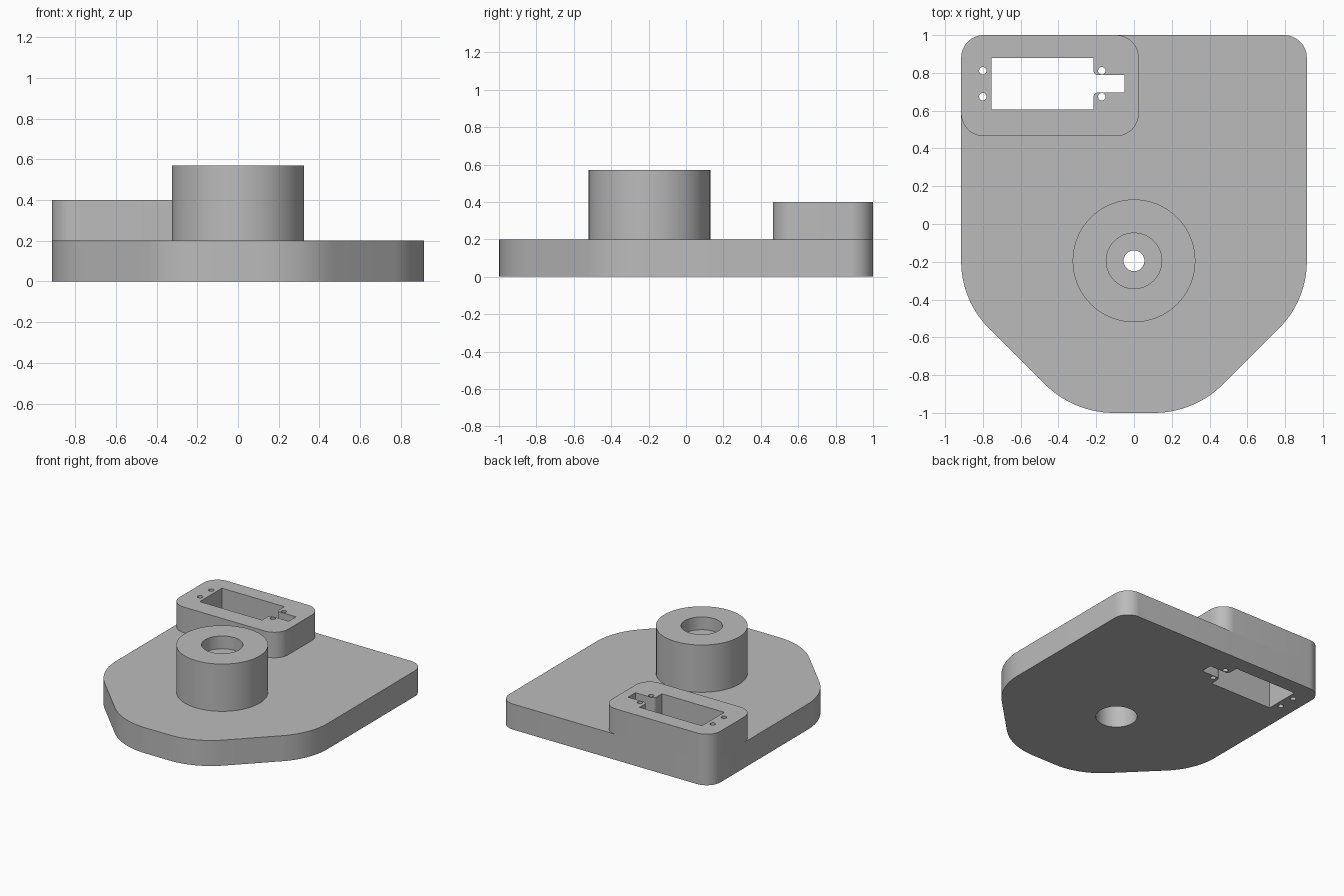
import bpy, bmesh, math
from mathutils import Vector

cube = bpy.data.objects.get("Cube")
if cube:
    bpy.data.objects.remove(cube, do_unlink=True)

grey = bpy.data.materials.new("light grey")
grey.use_nodes = True
grey.diffuse_color = (0.5, 0.5, 0.5, 1)
grey.node_tree.nodes["Principled BSDF"].inputs["Base Color"].default_value = (0.5, 0.5, 0.5, 1)

BASE_TOP, PAD_TOP, BOSS_TOP = 0.2, 0.4, 0.57
AXIS = Vector((0, -0.195))          # centre of the boss
BORE, SEAT, BOSS = 0.055, 0.147, 0.325   # radii


def fillet(corners, steps=14):
    """Round each (x, y, radius) corner of an outline with a tangent arc."""
    points = []
    for i, (x, y, r) in enumerate(corners):
        p = Vector((x, y))
        if r == 0:
            points.append(p)
            continue
        a = (Vector(corners[i - 1][:2]) - p).normalized()
        b = (Vector(corners[(i + 1) % len(corners)][:2]) - p).normalized()
        half = a.angle(b) / 2
        centre = p + (a + b).normalized() * (r / math.sin(half))
        start = p + a * (r / math.tan(half)) - centre
        end = p + b * (r / math.tan(half)) - centre
        sweep = math.atan2(start.x * end.y - start.y * end.x, start.dot(end))
        for k in range(steps + 1):
            t = sweep * k / steps
            points.append(centre + Vector((start.x * math.cos(t) - start.y * math.sin(t),
                                           start.x * math.sin(t) + start.y * math.cos(t))))
    return points


def circle(centre, r, sides=64):
    return [Vector(centre) + r * Vector((math.cos(math.tau * k / sides), math.sin(math.tau * k / sides)))
            for k in range(sides)]


def finish(name, bm):
    bmesh.ops.recalc_face_normals(bm, faces=bm.faces)
    mesh = bpy.data.meshes.new(name)
    bm.to_mesh(mesh)
    bm.free()
    mesh.materials.append(grey)
    obj = bpy.data.objects.new(name, mesh)
    bpy.context.collection.objects.link(obj)
    return obj


def prism(name, outline, z0, z1):
    bm = bmesh.new()
    face = bm.faces.new([bm.verts.new((p.x, p.y, z0)) for p in outline])
    new = bmesh.ops.extrude_face_region(bm, geom=[face])["geom"]
    bmesh.ops.translate(bm, vec=(0, 0, z1 - z0),
                        verts=[v for v in new if isinstance(v, bmesh.types.BMVert)])
    return finish(name, bm)


def cut(obj, cutters):
    for cutter in cutters:
        mod = obj.modifiers.new("cut", 'BOOLEAN')
        mod.operation, mod.solver, mod.object = 'DIFFERENCE', 'EXACT', cutter
    bpy.context.view_layer.update()
    result = bpy.data.meshes.new_from_object(obj.evaluated_get(bpy.context.evaluated_depsgraph_get()))
    obj.modifiers.clear()
    obj.data = result


# Base plate with chamfered, rounded front corners
base = prism("base_plate", fillet([
    (-0.915, 1, 0.12), (-0.915, -0.405, 0.5), (-0.32, -1, 0.52),
    (0.32, -1, 0.52), (0.915, -0.405, 0.5), (0.915, 1, 0.12)]), 0, BASE_TOP)

# Raised mounting pad
pad = prism("mounting_pad", fillet([
    (-0.915, 1, 0.12), (-0.915, 0.465, 0.12), (0.025, 0.465, 0.12), (0.025, 1, 0.12)]),
    BASE_TOP, PAD_TOP)

# Cutters: stepped pocket, four screw holes, lower bearing bore
pocket = prism("pocket_cutter", fillet([
    (-0.755, 0.88, 0), (-0.755, 0.605, 0), (-0.215, 0.605, 0), (-0.215, 0.697, 0.028),
    (-0.05, 0.697, 0), (-0.05, 0.788, 0), (-0.215, 0.788, 0.028), (-0.215, 0.88, 0)]), -0.1, 0.6)
holes = [prism("screw_hole_cutter", circle((x, y), 0.02, 24), -0.1, 0.6)
         for x in (-0.8, -0.17) for y in (0.674, 0.811)]
bore = prism("bore_cutter", circle(AXIS, SEAT), -0.1, 0.6)
cut(base, [pocket, bore] + holes)
cut(pad, [pocket] + holes)
for cutter in [pocket, bore] + holes:
    bpy.data.objects.remove(cutter, do_unlink=True)

# Bearing boss: lathed ring with a stepped bore
bm = bmesh.new()
profile = [(BORE, BASE_TOP), (BOSS, BASE_TOP), (BOSS, BOSS_TOP),
           (SEAT, BOSS_TOP), (SEAT, BOSS_TOP - 0.1), (BORE, BOSS_TOP - 0.1)]
verts = [bm.verts.new((AXIS.x + r, AXIS.y, z)) for r, z in profile]
edges = [bm.edges.new((verts[i - 1], verts[i])) for i in range(len(verts))]
bmesh.ops.spin(bm, geom=verts + edges, cent=(AXIS.x, AXIS.y, 0), axis=(0, 0, 1),
               angle=math.tau, steps=64, use_merge=True)
bmesh.ops.remove_doubles(bm, verts=bm.verts, dist=0.0001)
boss = finish("bearing_boss", bm)

# Smooth the rounded walls, keep the rims sharp
for obj in bpy.context.view_layer.objects:
    obj.select_set(obj in (base, pad, boss))
bpy.context.view_layer.objects.active = base
bpy.ops.object.shade_smooth_by_angle(angle=math.radians(30))
